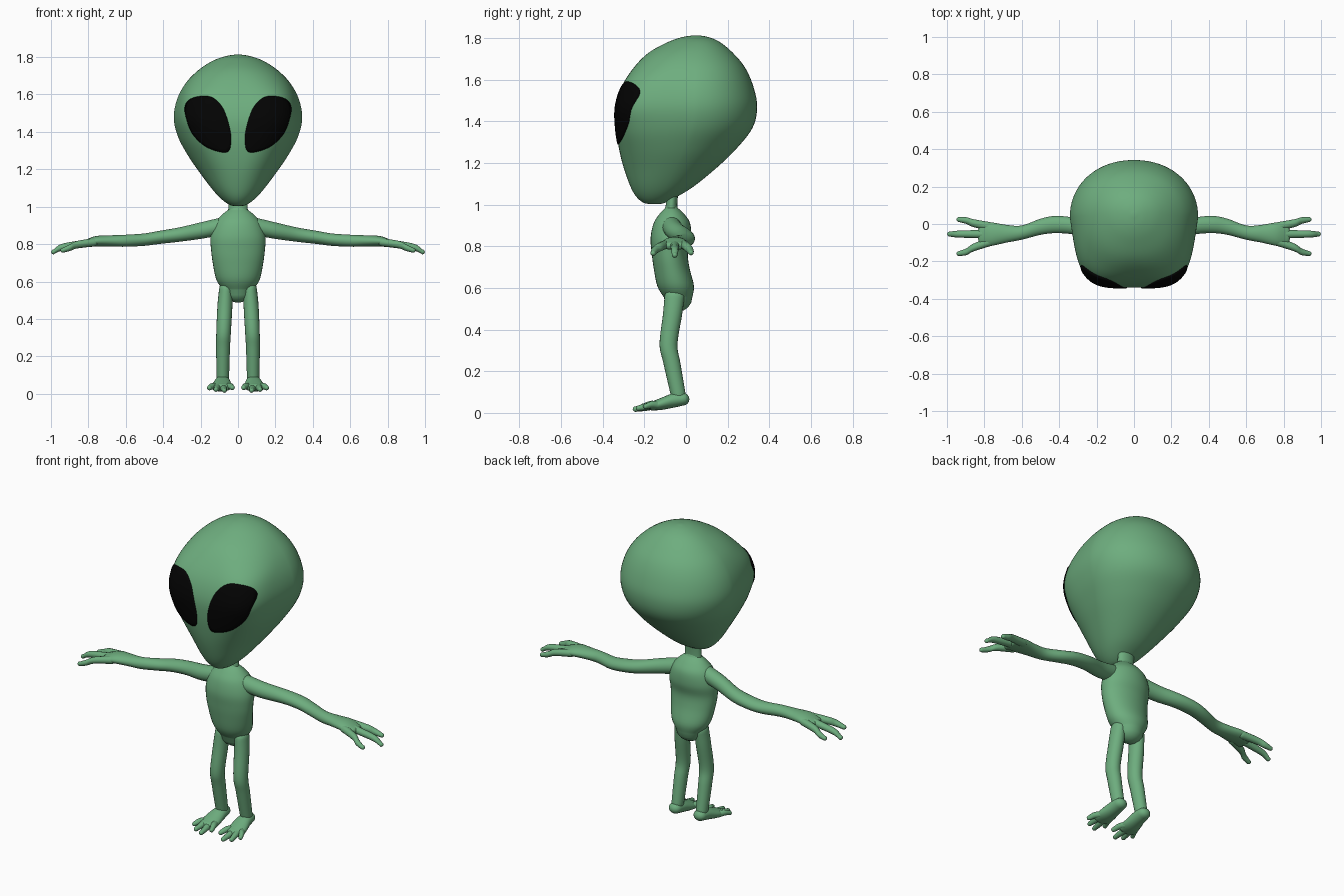
import bpy, bmesh, math
from mathutils import Vector
from mathutils.bvhtree import BVHTree

cube = bpy.data.objects.get("Cube")
if cube:
    bpy.data.objects.remove(cube, do_unlink=True)


def material(name, colour):
    m = bpy.data.materials.new(name)
    m.use_nodes = True
    m.diffuse_color = colour
    m.node_tree.nodes["Principled BSDF"].inputs["Base Color"].default_value = colour
    return m


GREEN = material("skin green", (0.155, 0.42, 0.21, 1))
BLACK = material("eye black", (0.001, 0.001, 0.001, 1))


def smooth(rows, steps, closed=False):
    """Pass a smooth spline through rows of numbers."""
    n, out = len(rows), []
    for i in range(n if closed else n - 1):
        pick = [rows[j % n] if closed else rows[min(max(j, 0), n - 1)]
                for j in range(i - 1, i + 3)]
        for k in range(steps):
            t = k / steps
            out.append([b + 0.5 * t * (c - a + t * (2*a - 5*b + 4*c - d + t * (3*(b - c) + d - a)))
                        for a, b, c, d in zip(*pick)])
    return out if closed else out + [list(rows[-1])]


def finish(name, bm, mat):
    mesh = bpy.data.meshes.new(name)
    bm.to_mesh(mesh)
    obj = bpy.data.objects.new(name, mesh)
    bpy.context.collection.objects.link(obj)
    mesh.materials.append(mat)
    mesh.polygons.foreach_set("use_smooth", [True] * len(mesh.polygons))
    return obj


def skin(rings):
    """Join rings of points into a closed bmesh."""
    bm = bmesh.new()
    loops = [[bm.verts.new(p) for p in ring] for ring in rings]
    for a, b in zip(loops, loops[1:]):
        for i in range(len(a)):
            j = (i + 1) % len(a)
            bm.faces.new((a[i], a[j], b[j], b[i]))
    bm.faces.new(loops[0])
    bm.faces.new(loops[-1])
    bmesh.ops.recalc_face_normals(bm, faces=bm.faces)
    return bm


def limb(name, rows, axis, segs=20, steps=5):
    """Oval tube with round ends; rows hold x, y, z and two radii across the axis."""
    u, v = [k for k in range(3) if k != axis]
    rows = smooth(rows, steps)

    def cap(row, inner):
        sign = 1 if row[axis] > inner[axis] else -1
        out = []
        for t in (0.4, 0.8, 1.15, 1.45):
            r = list(row)
            r[axis] += sign * min(row[3:]) * math.sin(t)
            r[3], r[4] = row[3] * math.cos(t), row[4] * math.cos(t)
            out.append(r)
        return out
    rows = cap(rows[0], rows[1])[::-1] + rows + cap(rows[-1], rows[-2])
    rings = []
    for r in rows:
        ring = []
        for i in range(segs):
            a = math.tau * i / segs
            p = Vector(r[:3])
            p[u] += r[3] * math.cos(a)
            p[v] += r[4] * math.sin(a)
            ring.append(p)
        rings.append(ring)
    return finish(name, skin(rings), GREEN)


# Head: height, half width, front y, back y, squareness and taper of the face
head_rows = [
    (1.003, 0.012, -0.17, -0.13, 2, 0), (1.01, 0.045, -0.205, -0.10, 2, 0),
    (1.04, 0.088, -0.24, -0.04, 2, 0), (1.09, 0.135, -0.268, 0.04, 2.1, 0),
    (1.18, 0.203, -0.30, 0.15, 2.3, 0.05), (1.27, 0.265, -0.322, 0.243, 2.8, 0.1),
    (1.37, 0.319, -0.337, 0.32, 3.7, 0.15), (1.47, 0.343, -0.338, 0.342, 4.4, 0.16),
    (1.57, 0.327, -0.308, 0.323, 4.0, 0.14), (1.66, 0.28, -0.25, 0.283, 2.8, 0.07),
    (1.73, 0.212, -0.18, 0.225, 2.2, 0), (1.78, 0.135, -0.09, 0.165, 2, 0),
    (1.805, 0.065, -0.02, 0.11, 2, 0), (1.814, 0.01, 0.04, 0.06, 2, 0)]
rings = []
for z, w, front, back, n, taper in smooth(head_rows, 5):
    mid = front + 0.55 * (back - front)
    ring = []
    for i in range(80):
        c, s = math.cos(math.tau * i / 80), math.sin(math.tau * i / 80)
        e = 2 / (n if s < 0 else 2.1)
        depth = math.copysign(abs(s) ** e, s)
        reach = (mid - front) if s < 0 else (back - mid)
        width = w * (1 + taper * min(depth, 0))
        ring.append((math.copysign(width * abs(c) ** e, c), mid + reach * depth, z))
    rings.append(ring)
head_bm = skin(rings)
head_tree = BVHTree.FromBMesh(head_bm)
finish("head", head_bm, GREEN)

# Eyes: thin plates that follow the face
eye_outline = [(0.281, 1.53), (0.257, 1.57), (0.203, 1.588), (0.139, 1.583),
               (0.086, 1.535), (0.053, 1.455), (0.037, 1.37), (0.048, 1.30),
               (0.096, 1.294), (0.176, 1.326), (0.24, 1.39), (0.271, 1.465)]


def eye(name, side):
    bm = bmesh.new()
    cx, cz = 0.155, 1.45
    outline = smooth(eye_outline, 5, closed=True)

    def on_face(x, z, lift):
        hit = head_tree.ray_cast(Vector((side * x, -2, z)), Vector((0, 1, 0)))
        return bm.verts.new(hit[0] + hit[1] * lift)
    scales = [0.1 * k for k in range(1, 11)]
    loops = [[on_face(cx + (x - cx) * f, cz + (z - cz) * f, 0.005) for x, z in outline]
             for f in scales]
    loops.append([on_face(x, z, -0.004) for x, z in outline])
    bm.faces.new(loops[0])
    for a, b in zip(loops, loops[1:]):
        for i in range(len(a)):
            j = (i + 1) % len(a)
            bm.faces.new((a[i], a[j], b[j], b[i]))
    bmesh.ops.recalc_face_normals(bm, faces=bm.faces)
    bm.normal_update()
    if sum(f.normal.y * f.calc_area() for f in bm.faces) > 0:
        bmesh.ops.reverse_faces(bm, faces=bm.faces)
    finish(name, bm, BLACK)


# Neck and torso
limb("neck", [(0, -0.07, 0.93, 0.055, 0.035), (0, -0.07, 0.99, 0.052, 0.028),
              (0, -0.065, 1.06, 0.05, 0.028)], 2)
limb("torso", [(0, -0.038, 0.555, 0.08, 0.068), (0, -0.05, 0.61, 0.116, 0.088),
               (0, -0.07, 0.7, 0.135, 0.086), (0, -0.078, 0.77, 0.144, 0.087),
               (0, -0.073, 0.84, 0.147, 0.097), (0, -0.068, 0.91, 0.125, 0.088),
               (0, -0.068, 0.955, 0.088, 0.06), (0, -0.07, 0.985, 0.05, 0.03)], 2, segs=32)

for label, s in (("left", 1), ("right", -1)):
    eye(label + "_eye", s)

    def part(name, rows, axis, segs=20):
        limb(label + "_" + name, [(s * r[0],) + tuple(r[1:]) for r in rows], axis, segs)

    # Arm widening into a flat palm
    part("arm", [(0.1, -0.068, 0.893, 0.047, 0.047), (0.2, -0.05, 0.872, 0.046, 0.044),
                 (0.32, -0.012, 0.85, 0.045, 0.038), (0.42, -0.003, 0.836, 0.046, 0.035),
                 (0.5, -0.015, 0.824, 0.043, 0.033), (0.6, -0.046, 0.818, 0.038, 0.032),
                 (0.68, -0.052, 0.817, 0.047, 0.03), (0.76, -0.054, 0.815, 0.062, 0.028),
                 (0.815, -0.056, 0.803, 0.06, 0.02)], 0, 24)
    # Three long fingers
    for i, (y0, y1, x1, z1) in enumerate([(-0.014, 0.024, 0.936, 0.77),
                                          (-0.054, -0.054, 0.986, 0.758),
                                          (-0.095, -0.158, 0.936, 0.767)]):
        part("finger_%d" % (i + 1),
             [(0.77, y0, 0.81, 0.024, 0.022), (0.86, y0 + (y1 - y0) * 0.5, 0.797, 0.021, 0.02),
              (x1 - 0.04, y0 + (y1 - y0) * 0.85, 0.782, 0.018, 0.018),
              (x1, y1, z1, 0.013, 0.013)], 0, 12)

    # Leg with a slight forward knee
    part("leg", [(0.065, -0.055, 0.56, 0.036, 0.048), (0.07, -0.065, 0.47, 0.04, 0.046),
                 (0.077, -0.084, 0.33, 0.039, 0.043), (0.08, -0.068, 0.24, 0.037, 0.041),
                 (0.081, -0.036, 0.08, 0.033, 0.036)], 2)
    # Foot sloping down to four toes
    part("foot", [(0.082, -0.015, 0.066, 0.037, 0.031), (0.083, -0.06, 0.06, 0.043, 0.035),
                  (0.087, -0.12, 0.043, 0.053, 0.029), (0.089, -0.165, 0.033, 0.053, 0.021)], 1)
    for i, (x0, x1, y1, z1) in enumerate([(0.055, 0.03, -0.206, 0.032), (0.08, 0.073, -0.243, 0.018),
                                          (0.105, 0.118, -0.228, 0.023), (0.122, 0.153, -0.193, 0.031)]):
        part("toe_%d" % (i + 1),
             [(x0, -0.135, 0.038, 0.02, 0.018), ((x0 + x1) / 2, (y1 - 0.135) / 2, z1 + 0.009, 0.018, 0.017),
              (x1, y1, z1, 0.013, 0.013)], 1, 12)
